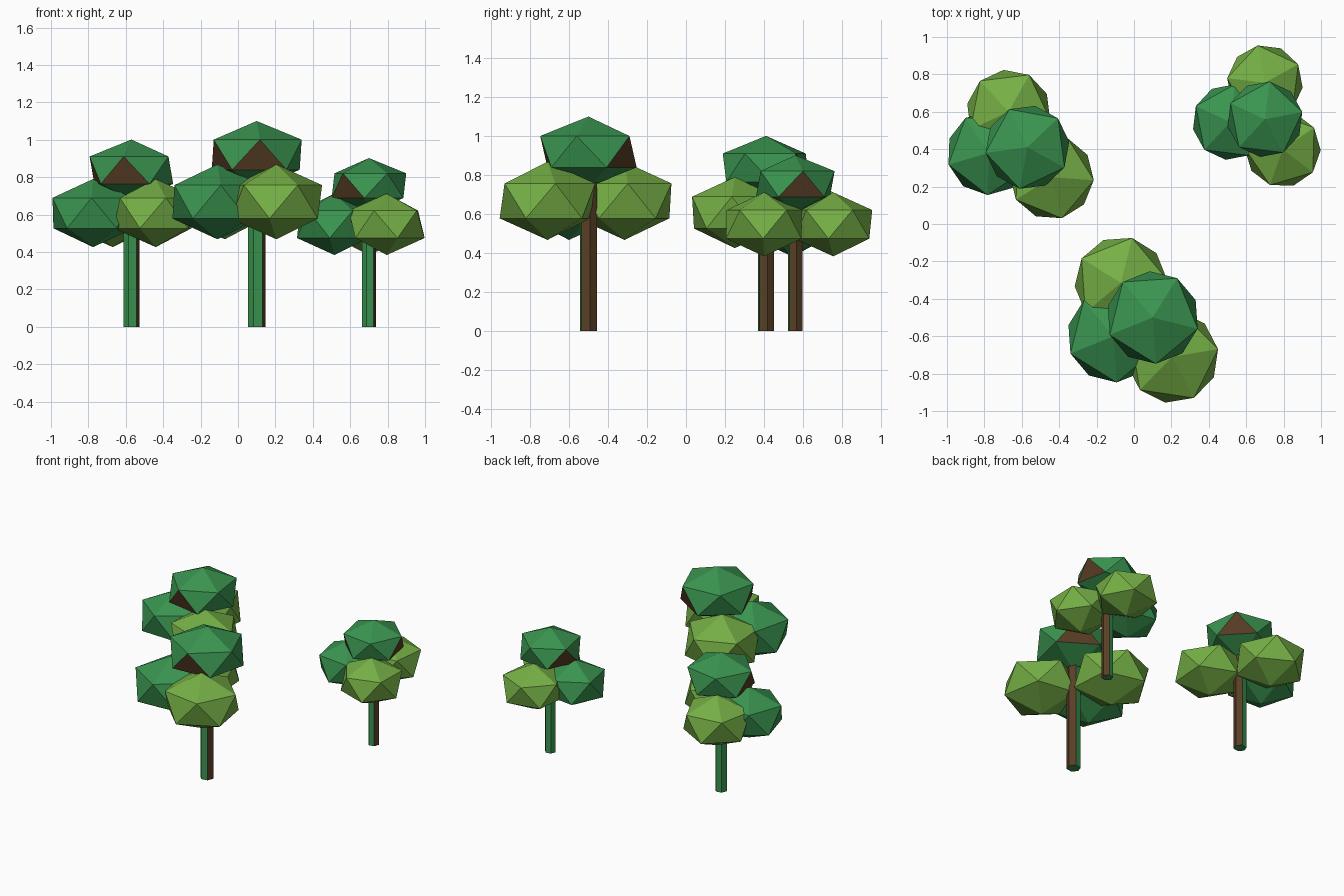
import bpy, bmesh, math
from mathutils import Matrix, Vector

if "Cube" in bpy.data.objects:
    bpy.data.objects.remove(bpy.data.objects["Cube"], do_unlink=True)


def material(name, rgb):
    m = bpy.data.materials.new(name)
    m.use_nodes = True
    m.diffuse_color = (*rgb, 1)
    m.node_tree.nodes["Principled BSDF"].inputs["Base Color"].default_value = (*rgb, 1)
    return m


DARK = material("dark_green", (0.042, 0.296, 0.08))
LIGHT = material("light_green", (0.178, 0.429, 0.06))
BROWN = material("bark_brown", (0.098, 0.048, 0.019))


def finish(name, bm, mats, location):
    mesh = bpy.data.meshes.new(name)
    bm.to_mesh(mesh)
    bm.free()
    for m in mats:
        mesh.materials.append(m)
    obj = bpy.data.objects.new(name, mesh)
    obj.location = location
    bpy.context.collection.objects.link(obj)


def foliage(name, mat, location, radius, height, turn, patches=False):
    """Flattened faceted ball, optionally with three bark-coloured faces."""
    bm = bmesh.new()
    bmesh.ops.create_icosphere(bm, subdivisions=1, radius=1)
    if patches:
        for f in bm.faces:
            c = f.calc_center_median()
            step = round(math.degrees(math.atan2(c.y, c.x)) / 72) % 5
            if -0.3 < c.z < 0 and step in (1, 3, 4):
                f.material_index = 1
    size = Matrix.Diagonal((radius, radius, height, 1))
    bm.transform(Matrix.Rotation(math.radians(turn), 4, "Z") @ size)
    finish(name, bm, [mat, BROWN] if patches else [mat], location)


def trunk(name, x, y, scale):
    """Six-sided trunk: bark on the +x side, green elsewhere."""
    bm = bmesh.new()
    bmesh.ops.create_cone(bm, cap_ends=True, segments=6, radius1=0.047 * scale,
                          radius2=0.047 * scale, depth=0.8 * scale)
    bm.transform(Matrix.Rotation(math.radians(-20), 4, "Z"))
    bm.normal_update()
    side = Vector((math.cos(math.radians(10)), math.sin(math.radians(10)), 0))
    for f in bm.faces:
        f.material_index = int(f.normal.dot(side) > 0.4)
    finish(name, bm, [DARK, BROWN], (x, y, 0.4 * scale))


# Each tree: trunk position, scale, crown turn, then lower clumps (x, y, turn)
trees = {
    "front_tree": (0.10, -0.50, 1.0, -14,
                   [(-0.07, -0.315, 4), (0.205, -0.71, 9.5), (-0.11, -0.60, -14)]),
    "right_tree": (-0.57, 0.41, 0.91, -28.5,
                   [(-0.67, 0.60, -11), (-0.44, 0.25, -4), (-0.775, 0.38, -20)]),
    "left_tree": (0.70, 0.56, 0.82, -61,
                  [(0.70, 0.755, -43), (0.795, 0.40, -37.5), (0.515, 0.545, -61)]),
}
clumps = [("back_foliage", LIGHT), ("front_foliage", LIGHT), ("side_foliage", DARK)]

for name, (x, y, s, turn, lower) in trees.items():
    trunk(name + "_trunk", x, y, s)
    foliage(name + "_crown", DARK, (x, y, 0.92 * s), 0.277 * s, 0.18 * s, turn, True)
    for (part, mat), (cx, cy, ct) in zip(clumps, lower):
        foliage(f"{name}_{part}", mat, (cx, cy, 0.668 * s), 0.277 * s, 0.2 * s, ct)
